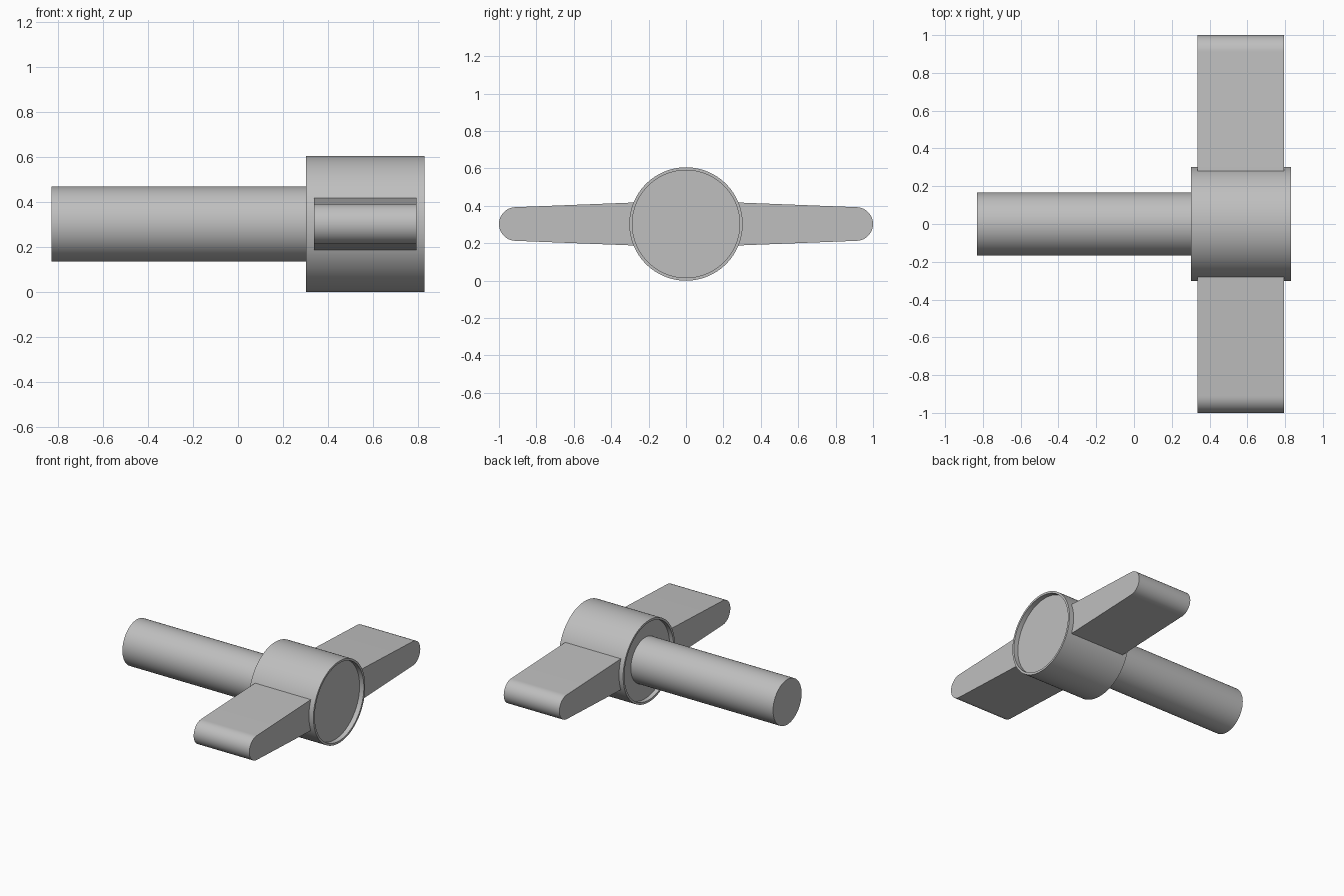
import bpy, bmesh, math
from mathutils import Vector, Matrix

cube = bpy.data.objects.get("Cube")
if cube:
    bpy.data.objects.remove(cube, do_unlink=True)

AXIS_Z = 0.303

grey = bpy.data.materials.new("plain grey")
grey.use_nodes = True
colour = (0.52, 0.52, 0.52, 1)
grey.diffuse_color = colour
grey.node_tree.nodes["Principled BSDF"].inputs["Base Color"].default_value = colour


def finish(name, bm):
    """Turn a bmesh into a smooth object with sharp edges kept."""
    bmesh.ops.remove_doubles(bm, verts=bm.verts, dist=1e-5)
    bmesh.ops.recalc_face_normals(bm, faces=bm.faces)
    mesh = bpy.data.meshes.new(name)
    bm.to_mesh(mesh)
    bm.free()
    obj = bpy.data.objects.new(name, mesh)
    bpy.context.collection.objects.link(obj)
    obj.location.z = AXIS_Z
    mesh.materials.append(grey)
    bpy.ops.object.select_all(action='DESELECT')
    obj.select_set(True)
    bpy.context.view_layer.objects.active = obj
    bpy.ops.object.shade_smooth_by_angle(angle=math.radians(30))
    return obj


def lathe(name, profile, steps=96):
    """Spin an (x, radius) profile around the x axis."""
    bm = bmesh.new()
    verts = [bm.verts.new((x, 0, r)) for x, r in profile]
    edges = [bm.edges.new(pair) for pair in zip(verts, verts[1:])]
    bmesh.ops.spin(bm, geom=verts + edges, cent=(0, 0, 0), axis=(1, 0, 0),
                   angle=math.tau, steps=steps)
    return finish(name, bm)


def wing(name, side):
    """Tapered grip with a rounded tip, extruded along x."""
    x0, x1 = 0.337, 0.793
    tip_r, steps = 0.09, 24
    outline = [(0.275, 0.115)]
    for i in range(steps + 1):
        a = math.pi * (0.5 - i / steps)
        outline.append((1 - tip_r + tip_r * math.cos(a), tip_r * math.sin(a)))
    outline.append((0.275, -0.115))
    bm = bmesh.new()
    face = bm.faces.new([bm.verts.new((x0, side * y, z)) for y, z in outline])
    new = bmesh.ops.extrude_face_region(bm, geom=[face])["geom"]
    bmesh.ops.translate(bm, vec=(x1 - x0, 0, 0),
                        verts=[v for v in new if isinstance(v, bmesh.types.BMVert)])
    # extrusion keeps the starting face, so the solid is closed at both ends
    return finish(name, bm)


# Round shaft, running into the hub
lathe("shaft", [(-0.83, 0), (-0.83, 0.167), (0.36, 0.167), (0.36, 0)])

# Hub with a shallow recess in each end, leaving a thin rim
lathe("hub", [(0.335, 0), (0.335, 0.287), (0.303, 0.287), (0.303, 0.303),
              (0.83, 0.303), (0.83, 0.287), (0.795, 0.287), (0.795, 0)])

# Two opposite grips
wing("front_wing", -1)
wing("back_wing", 1)
